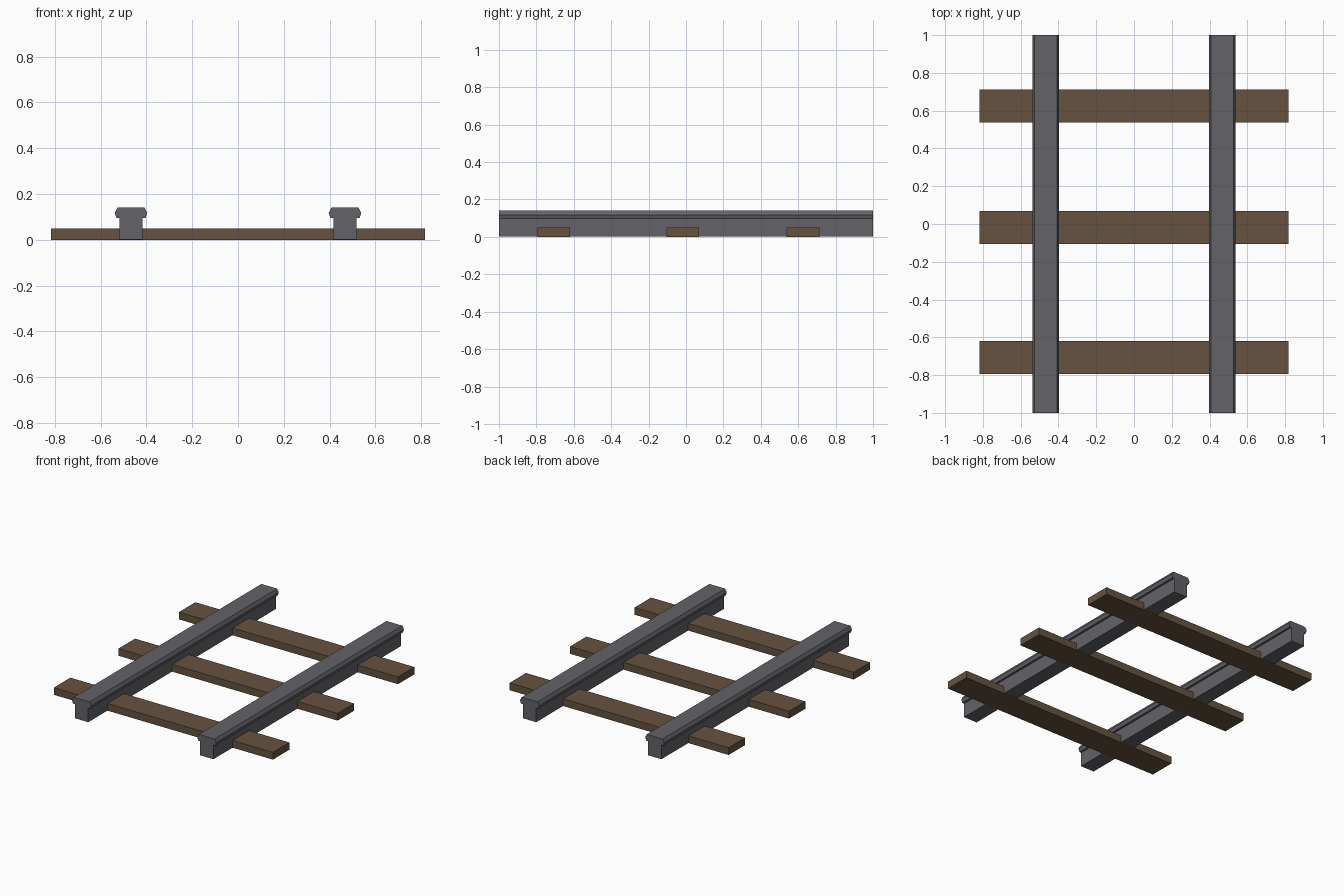
import bpy, bmesh

if "Cube" in bpy.data.objects:
    bpy.data.objects.remove(bpy.data.objects["Cube"])


def material(name, color):
    mat = bpy.data.materials.new(name)
    mat.diffuse_color = color
    mat.use_nodes = True
    mat.node_tree.nodes["Principled BSDF"].inputs["Base Color"].default_value = mat.diffuse_color
    return mat


def extrude_y(name, profile, y0, y1, mat):
    """Extrude a closed (x, z) profile along y."""
    bm = bmesh.new()
    face = bm.faces.new([bm.verts.new((x, y0, z)) for x, z in profile])
    ext = bmesh.ops.extrude_face_region(bm, geom=[face])
    moved = [v for v in ext["geom"] if isinstance(v, bmesh.types.BMVert)]
    bmesh.ops.translate(bm, verts=moved, vec=(0, y1 - y0, 0))
    bmesh.ops.recalc_face_normals(bm, faces=bm.faces)
    mesh = bpy.data.meshes.new(name)
    bm.to_mesh(mesh)
    bm.free()
    mesh.materials.append(mat)
    obj = bpy.data.objects.new(name, mesh)
    bpy.context.collection.objects.link(obj)
    return obj


steel = material("steel", (0.125, 0.125, 0.14, 1))
wood = material("wood", (0.13, 0.085, 0.052, 1))

# Rails: narrow web with a wider bevelled head
half = [(0.05, 0.001), (0.05, 0.096), (0.064, 0.096), (0.071, 0.118), (0.059, 0.14)]
profile = half + [(-x, z) for x, z in reversed(half)]
for side, cx in (("left", -0.467), ("right", 0.467)):
    rail = extrude_y(f"{side}_rail", profile, -1, 1, steel)
    rail.location.x = cx

# Wooden cross ties
tie = [(-0.817, 0), (0.817, 0), (0.817, 0.049), (-0.817, 0.049)]
for label, y in (("front", -0.707), ("middle", -0.018), ("back", 0.625)):
    extrude_y(f"{label}_tie", tie, y - 0.0875, y + 0.0875, wood)
